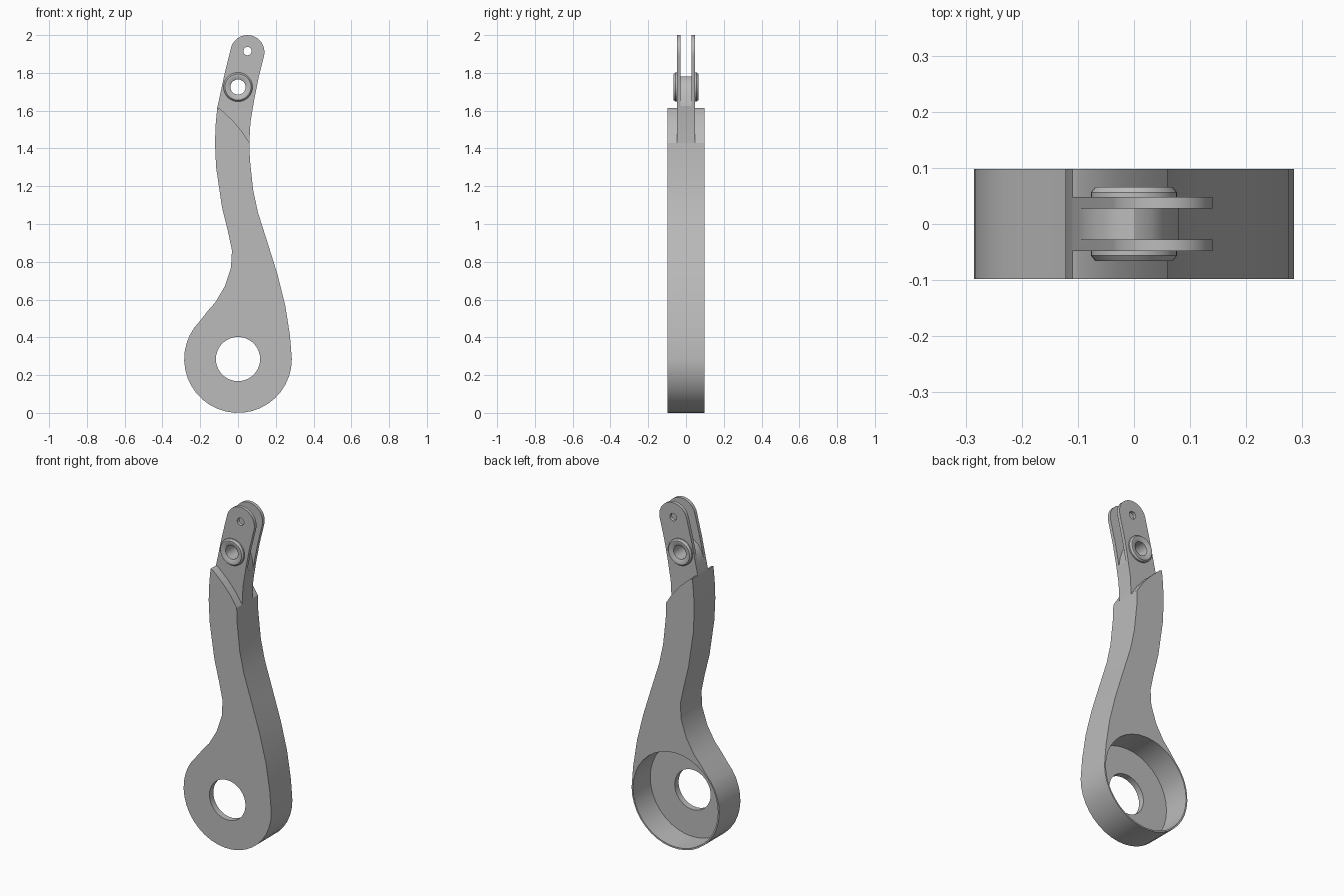
import bpy, bmesh
from math import sin, cos, radians, pi

if "Cube" in bpy.data.objects:
    bpy.data.objects.remove(bpy.data.objects["Cube"], do_unlink=True)

grey = bpy.data.materials.new("plain grey")
grey.use_nodes = True
grey.diffuse_color = (0.5, 0.5, 0.5, 1)
grey.node_tree.nodes["Principled BSDF"].inputs["Base Color"].default_value = (0.5, 0.5, 0.5, 1)


def arc(cx, cz, r, start, end, steps):
    """Points along a circular arc in the XZ plane, angles in degrees."""
    angles = [radians(start + (end - start) * i / steps) for i in range(steps + 1)]
    return [(cx + r * cos(a), cz + r * sin(a)) for a in angles]


def circle(cx, cz, r, n=36):
    return arc(cx, cz, r, 0, 360, n)[:-1]


def finish(bm, name):
    bmesh.ops.recalc_face_normals(bm, faces=bm.faces[:])
    mesh = bpy.data.meshes.new(name)
    bm.to_mesh(mesh)
    bm.free()
    mesh.materials.append(grey)
    obj = bpy.data.objects.new(name, mesh)
    bpy.context.collection.objects.link(obj)
    return obj


def prism(name, outline, y0, y1):
    """Extrude an XZ outline from y0 to y1."""
    bm = bmesh.new()
    face = bm.faces.new([bm.verts.new((x, y0, z)) for x, z in outline])
    new = bmesh.ops.extrude_face_region(bm, geom=[face])["geom"]
    moved = [v for v in new if isinstance(v, bmesh.types.BMVert)]
    bmesh.ops.translate(bm, verts=moved, vec=(0, y1 - y0, 0))
    if not face.is_valid or len(bm.faces) < len(outline) + 2:
        bm.faces.new([v for v in bm.verts if v not in moved])
    return finish(bm, name)


def activate(obj):
    bpy.ops.object.select_all(action='DESELECT')
    obj.select_set(True)
    bpy.context.view_layer.objects.active = obj


def cut(obj, outline, y0, y1):
    """Cut a prism-shaped opening out of a part."""
    cutter = prism("cutter", outline, y0, y1)
    cutter.hide_render = True
    mod = obj.modifiers.new("cut", 'BOOLEAN')
    mod.operation = 'DIFFERENCE'
    mod.solver = 'EXACT'
    mod.object = cutter
    activate(obj)
    bpy.ops.object.modifier_apply(modifier=mod.name)
    bpy.data.objects.remove(cutter, do_unlink=True)


def smooth(obj):
    activate(obj)
    bpy.ops.object.shade_smooth_by_angle(angle=radians(30))


def ring(name, profile, cx, cz, side, n=36):
    """Turn a closed (radius, depth) profile about an axis along Y."""
    bm = bmesh.new()
    loops = [[bm.verts.new((cx + r * cos(2 * pi * i / n), side * y, cz + r * sin(2 * pi * i / n)))
              for r, y in profile] for i in range(n)]
    for i in range(n):
        a, b = loops[i], loops[(i + 1) % n]
        for j in range(len(profile)):
            k = (j + 1) % len(profile)
            bm.faces.new((a[j], a[k], b[k], b[j]))
    return finish(bm, name)


# Slanted shoulder shared by the thick arm and the thin fork
shoulder = [(-0.11, 1.615), (-0.095, 1.61), (-0.03, 1.55), (0.02, 1.492), (0.06, 1.43)]

# Thick curved arm with a round head
right_side = [(0.063, 1.34), (0.08, 1.18), (0.106, 1.06), (0.16, 0.89),
              (0.21, 0.73), (0.25, 0.57), (0.275, 0.41)]
left_side = [(-0.16, 0.54), (-0.12, 0.585), (-0.07, 0.67), (-0.037, 0.77), (-0.032, 0.86),
             (-0.053, 0.96), (-0.085, 1.09), (-0.116, 1.3), (-0.122, 1.43), (-0.118, 1.53)]
head_center = (0, 0.285)
arm = prism("arm", shoulder + right_side + arc(*head_center, 0.285, 0, -225, 24) + left_side,
            -0.098, 0.098)
cut(arm, circle(*head_center, 0.276), -0.062, 0.2)
cut(arm, circle(*head_center, 0.117), -0.2, 0.2)
smooth(arm)

# Narrow fork at the top, slotted through the middle
fork_right = [(0.066, 1.54), (0.086, 1.66), (0.108, 1.77)]
fork_left = [(-0.07, 1.8), (-0.1, 1.66)]
fork = prism("fork", shoulder[::-1][:-1] + [shoulder[0]] + fork_left[::-1]
             + arc(0.05, 1.91, 0.09, 165, -15, 18) + fork_right[::-1], -0.048, 0.048)
slot = [(-0.3, 1.64), (-0.1, 1.665), (-0.085, 1.715), (-0.06, 1.755), (-0.03, 1.776), (0, 1.78),
        (0.03, 1.765), (0.055, 1.73), (0.072, 1.68), (0.08, 1.625), (0.3, 1.5), (0.3, 2.2), (-0.3, 2.2)]
cut(fork, slot, -0.028, 0.028)
pivot = (0, 1.725)
cut(fork, circle(*pivot, 0.04), -0.2, 0.2)
cut(fork, circle(0.05, 1.915, 0.022, 24), -0.2, 0.2)
smooth(fork)

# Raised collar on each side of the pivot bore
collar = [(0.04, 0.046), (0.077, 0.046), (0.077, 0.056), (0.069, 0.066), (0.056, 0.066), (0.04, 0.058)]
for side, name in ((-1, "front_collar"), (1, "back_collar")):
    smooth(ring(name, collar, *pivot, side))
